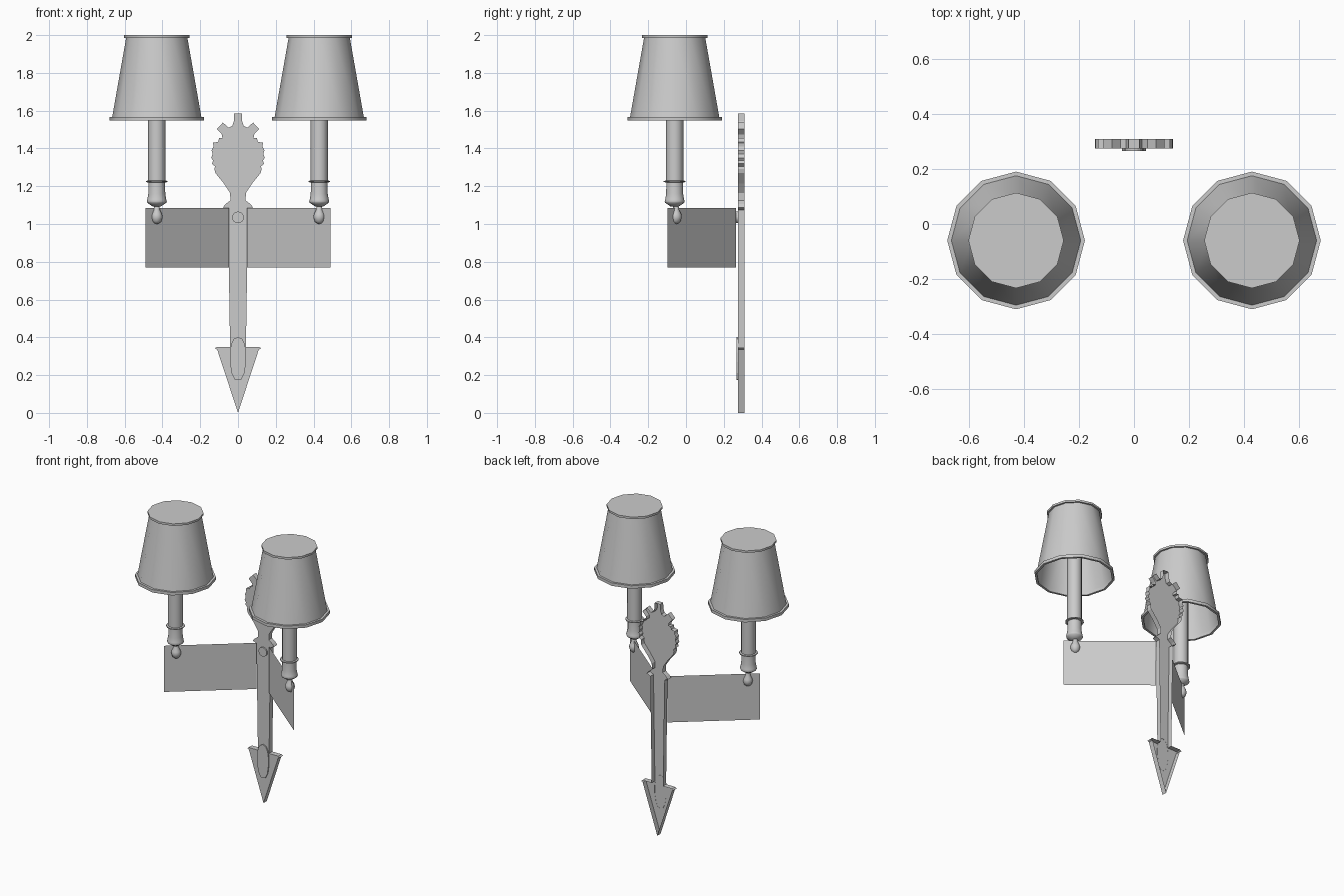
import bpy, bmesh, math

if "Cube" in bpy.data.objects:
    bpy.data.objects.remove(bpy.data.objects["Cube"])


def finish(bm, name, smooth=True):
    bmesh.ops.recalc_face_normals(bm, faces=bm.faces)
    me = bpy.data.meshes.new(name)
    bm.to_mesh(me)
    bm.free()
    ob = bpy.data.objects.new(name, me)
    bpy.context.collection.objects.link(ob)
    if smooth:
        bpy.ops.object.select_all(action='DESELECT')
        ob.select_set(True)
        bpy.context.view_layer.objects.active = ob
        bpy.ops.object.shade_smooth_by_angle(angle=math.radians(40))
    return ob


def lathe(name, profile, x, y, sides=12):
    """Revolve (radius, z) points about a vertical axis."""
    bm = bmesh.new()
    verts = [bm.verts.new((r, 0, z)) for r, z in profile]
    edges = [bm.edges.new(p) for p in zip(verts, verts[1:])]
    bmesh.ops.spin(bm, geom=verts + edges, cent=(0, 0, 0), axis=(0, 0, 1),
                   angle=2 * math.pi, steps=sides, use_merge=True)
    bmesh.ops.remove_doubles(bm, verts=bm.verts, dist=0.0005)
    bmesh.ops.translate(bm, verts=bm.verts, vec=(x, y, 0))
    return finish(bm, name)


def raised(name, outline, y_front, y_back):
    """Front face with side walls, open at the back."""
    bm = bmesh.new()
    front = [bm.verts.new((x, y_front, z)) for x, z in outline]
    back = [bm.verts.new((x, y_back, z)) for x, z in outline]
    n = len(outline)
    bm.faces.new(front)
    for i in range(n):
        j = (i + 1) % n
        bm.faces.new((front[i], back[i], back[j], front[j]))
    return finish(bm, name, False)


# Wall plate: arrow tip, tapering stem, leafy head
half = [(0.11, 0.335), (0.122, 0.342), (0.112, 0.35), (0.042, 0.35),
        (0.053, 1.075), (0.08, 1.088), (0.066, 1.105), (0.04, 1.125),
        (0.042, 1.165), (0.075, 1.215), (0.12, 1.27), (0.125, 1.29),
        (0.122, 1.305), (0.138, 1.32), (0.132, 1.335), (0.142, 1.35),
        (0.134, 1.37), (0.14, 1.39), (0.13, 1.41), (0.132, 1.43),
        (0.105, 1.435), (0.1, 1.455), (0.082, 1.455), (0.086, 1.475),
        (0.112, 1.503), (0.08, 1.537), (0.05, 1.51), (0.03, 1.52),
        (0.022, 1.545), (0.02, 1.585)]
outline = [(0, 0)] + half + [(-x, z) for x, z in reversed(half)]
raised("wall_plate", outline, 0.275, 0.31)

# Raised ornaments on the plate
raised("round_boss", [(0.031 * math.cos(a), 1.035 + 0.031 * math.sin(a))
                      for a in (i * math.pi / 8 for i in range(16))], 0.266, 0.275)
drop = [(0.018, 0.178), (0.034, 0.21), (0.043, 0.27), (0.043, 0.32),
        (0.036, 0.365), (0.022, 0.392)]
raised("tip_ornament", [(0, 0.173)] + drop + [(0, 0.402)]
       + [(-x, z) for x, z in reversed(drop)], 0.267, 0.276)

# Profiles of the lamp parts
shade = [(0, 2), (0.174, 2), (0.174, 1.986), (0.162, 1.986), (0.236, 1.567),
         (0.251, 1.567), (0.251, 1.547), (0.236, 1.547), (0.236, 1.567)]
candle = [(0, 1.72), (0.046, 1.72), (0.046, 1.22)]
cup = [(0.044, 1.23), (0.058, 1.228), (0.058, 1.222), (0.044, 1.22),
       (0.045, 1.16), (0.05, 1.13), (0.053, 1.12), (0.05, 1.112),
       (0.022, 1.093), (0, 1.093)]
finial = [(0, 1.1), (0.014, 1.095), (0.017, 1.075), (0.028, 1.052),
          (0.031, 1.035), (0.024, 1.014), (0.012, 1.003), (0, 1.0)]

for side, s in (("left", -1), ("right", 1)):
    # Shade, candle, cup and drop
    for part, prof, y in (("shade", shade, -0.06), ("candle", candle, -0.06),
                          ("cup", cup, -0.06), ("finial", finial, -0.053)):
        lathe(f"{part}_{side}", prof, s * 0.43, y)
    # Thin diagonal arm panel
    bm = bmesh.new()
    bm.faces.new([bm.verts.new((s * x, y, z)) for x, y, z in (
        (0.047, 0.266, 0.77), (0.49, -0.097, 0.77),
        (0.49, -0.097, 1.085), (0.047, 0.266, 1.085))][::s])
    me_arm = bpy.data.meshes.new(f"arm_{side}")
    bm.to_mesh(me_arm)
    bm.free()
    bpy.context.collection.objects.link(bpy.data.objects.new(f"arm_{side}", me_arm))
